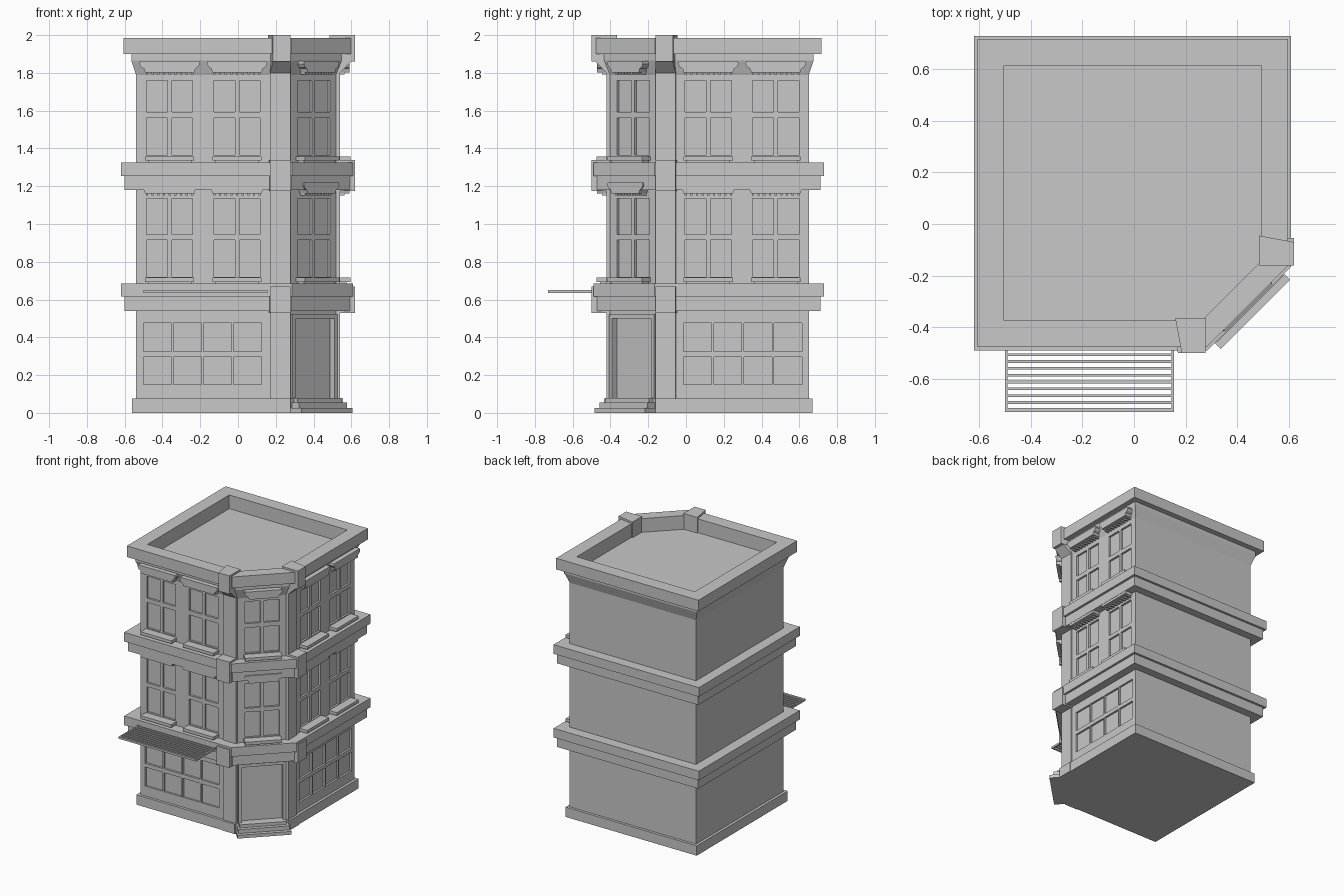
import bpy, bmesh
from mathutils import Vector

if "Cube" in bpy.data.objects:
    bpy.data.objects.remove(bpy.data.objects["Cube"])

stone = bpy.data.materials.new("grey stone")
stone.diffuse_color = (0.58, 0.58, 0.58, 1)
stone.use_nodes = True
stone.node_tree.nodes["Principled BSDF"].inputs["Base Color"].default_value = stone.diffuse_color


def make(name, build):
    """Create an object from a function that fills a bmesh."""
    bm = bmesh.new()
    build(bm)
    bmesh.ops.recalc_face_normals(bm, faces=bm.faces)
    me = bpy.data.meshes.new(name)
    bm.to_mesh(me)
    bm.free()
    me.materials.append(stone)
    ob = bpy.data.objects.new(name, me)
    bpy.context.collection.objects.link(ob)
    return ob


def loft(bm, bottom, top, caps=True):
    """Join two matching point loops with side faces and end caps."""
    a = [bm.verts.new(p) for p in bottom]
    b = [bm.verts.new(p) for p in top]
    n = len(a)
    for i in range(n):
        j = (i + 1) % n
        bm.faces.new((a[i], a[j], b[j], b[i]))
    if caps:
        bm.faces.new(a[::-1])
        bm.faces.new(b)
    return a, b


def plan(o, z):
    """Building footprint with cut corner, offset outward by o."""
    x0, x1, y0, y1, d = -.54 - o, .53 + o, -.41 - o, .65 + o, .68 + 1.2 * o
    return [(x0, y0, z), (d + y0, y0, z), (x1, x1 - d, z), (x1, y1, z), (x0, y1, z)]


def slab(name, o0, o1, z0, z1):
    return make(name, lambda bm: loft(bm, plan(o0, z0), plan(o1, z1)))


def ring(name, outer, inner, z0, z1):
    def build(bm):
        a, b = loft(bm, plan(outer, z0), plan(outer, z1), False)
        c, d = loft(bm, plan(inner, z0), plan(inner, z1), False)
        for i in range(5):
            j = (i + 1) % 5
            bm.faces.new((a[i], a[j], c[j], c[i]))
            bm.faces.new((b[i], b[j], d[j], d[i]))
    return make(name, build)


# Street faces: origin, sideways direction, outward direction
r = 0.5 ** 0.5
FACES = {
    "front": (Vector((0, -.41, 0)), Vector((1, 0, 0)), Vector((0, -1, 0))),
    "right": (Vector((.53, .113, 0)), Vector((0, -1, 0)), Vector((1, 0, 0))),
    "corner": (Vector((.40, -.28, 0)), Vector((r, r, 0)), Vector((r, -r, 0))),
}


def extrude(bm, face, profile, d0, d1):
    """Extrude a (sideways, z) profile between two depths off a face."""
    o, u, n = FACES[face]
    pts = [o + u * s + Vector((0, 0, z)) for s, z in profile]
    loft(bm, [p + n * d0 for p in pts], [p + n * d1 for p in pts])


def box(bm, face, s0, s1, z0, z1, d0, d1):
    extrude(bm, face, [(s0, z0), (s1, z0), (s1, z1), (s0, z1)], d0, d1)


# Main body and its horizontal bands
walls = slab("walls", 0, 0, 0.02, 1.82)
slab("plinth", .02, .02, 0, .075)
for tag, z in (("lower", .54), ("upper", 1.18)):
    slab(tag + "_belt_bottom", .062, .062, z, z + .075)
    slab(tag + "_belt_top", .08, .08, z + .075, z + .145)
slab("cornice_cove", 0, .025, 1.79, 1.865)
slab("roof_deck", .025, .025, 1.865, 1.88)
ring("parapet_band", .025, -.035, 1.88, 1.9)
ring("parapet", .067, -.035, 1.9, 1.985)

# Window and door recesses cut into the walls
PAIRS = {"front": (-.362, -.005), "right": (-.362, -.005), "corner": (0,)}
ROWS = ((.72, .915), (.945, 1.135), (1.365, 1.56), (1.593, 1.76))


def recesses(bm):
    for face, centres in PAIRS.items():
        for c in centres:
            for z0, z1 in ROWS:
                box(bm, face, c - .122, c - .012, z0, z1, -.015, .03)
                box(bm, face, c + .012, c + .122, z0, z1, -.015, .03)
    for face in ("front", "right"):
        for i in range(4):
            s = -.5 + .159 * i
            box(bm, face, s, s + .148, .15, .295, -.015, .03)
            box(bm, face, s, s + .148, .325, .475, -.015, .03)
    box(bm, "corner", -.145, .145, .075, .5, -.025, .03)


cutter = make("recess_cutter", recesses)
cutter.hide_render = True
cutter.hide_viewport = True
cut = walls.modifiers.new("recesses", "BOOLEAN")
cut.operation = "DIFFERENCE"
cut.solver = "EXACT"
cut.object = cutter

# Window sills and shaped lintels
for face, centres in PAIRS.items():
    w = .133 if face == "corner" else .16
    for k, c in enumerate(centres):
        for floor, dz in (("second", -.642), ("third", 0)):
            tag = f"{face}_{floor}_{k + 1}"

            def sill(bm):
                box(bm, face, c - .13, c + .13, 1.335 + dz, 1.358 + dz, -.01, .065)
                box(bm, face, c - .115, c + .115, 1.32 + dz, 1.335 + dz, -.01, .045)
            make("sill_" + tag, sill)

            def lintel(bm):
                half = [(w - .03, 1.803), (w - .024, 1.822), (w - .008, 1.832),
                        (w, 1.848), (w - .004, 1.862)]
                prof = [(c + s, z + dz) for s, z in half]
                prof += [(c - s, z + dz) for s, z in reversed(half)]
                extrude(bm, face, prof, -.01, .06)
                # small teeth under the lintel
                for i in range(9):
                    s = c + (i - 4) * (w - .04) / 4
                    box(bm, face, s - .006, s + .006, 1.792 + dz, 1.803 + dz, -.01, .035)
            make("lintel_" + tag, lintel)

# Corner piers, built on the front and mirrored to the right side
PIER = ((0, .075, .165, -.435), (.075, 1.80, .17, -.42), (.53, .67, .17, -.5),
        (1.175, 1.34, .17, -.5), (1.86, 2.0, .185, -.5))


def pier(mirrored):
    def place(pts):
        return [(.12 - y, .115 - x, z) if mirrored else (x, y, z) for x, y, z in pts]

    def outline(x, y, z):
        return place([(.16, -.365, z), (.277, -.365, z), (.277, y, z), (x, y, z)])

    def build(bm):
        for z0, z1, x, y in PIER:
            loft(bm, outline(x, y, z0), outline(x, y, z1))
        loft(bm, outline(.17, -.42, 1.80), outline(.185, -.48, 1.86))
    return build


make("front_pier", pier(False))
make("right_pier", pier(True))


# Corner entrance: door casing and steps
def casing(bm):
    for s in (-1, 1):
        a, b = sorted((s * .145, s * .168))
        box(bm, "corner", a, b, .075, .52, -.01, .012)
    box(bm, "corner", -.145, .145, .5, .52, -.01, .012)


def steps(bm):
    for z0, z1, w, d in ((0, .025, .19, .1), (.025, .055, .18, .072), (.055, .078, .165, .045)):
        box(bm, "corner", -w, w, z0, z1, -.02, d)


make("door_casing", casing)
make("entrance_steps", steps)


# Slatted awning over the front shop window
def awning(bm):
    for s in (-.5, .145):
        box(bm, "front", s, s + .01, .635, .65, .05, .32)
    for i in range(9):
        d = .092 + i * .0265
        box(bm, "front", -.495, .15, .636, .649, d, d + .0105)
    box(bm, "front", -.5, .155, .635, .65, .305, .32)


make("awning", awning)
